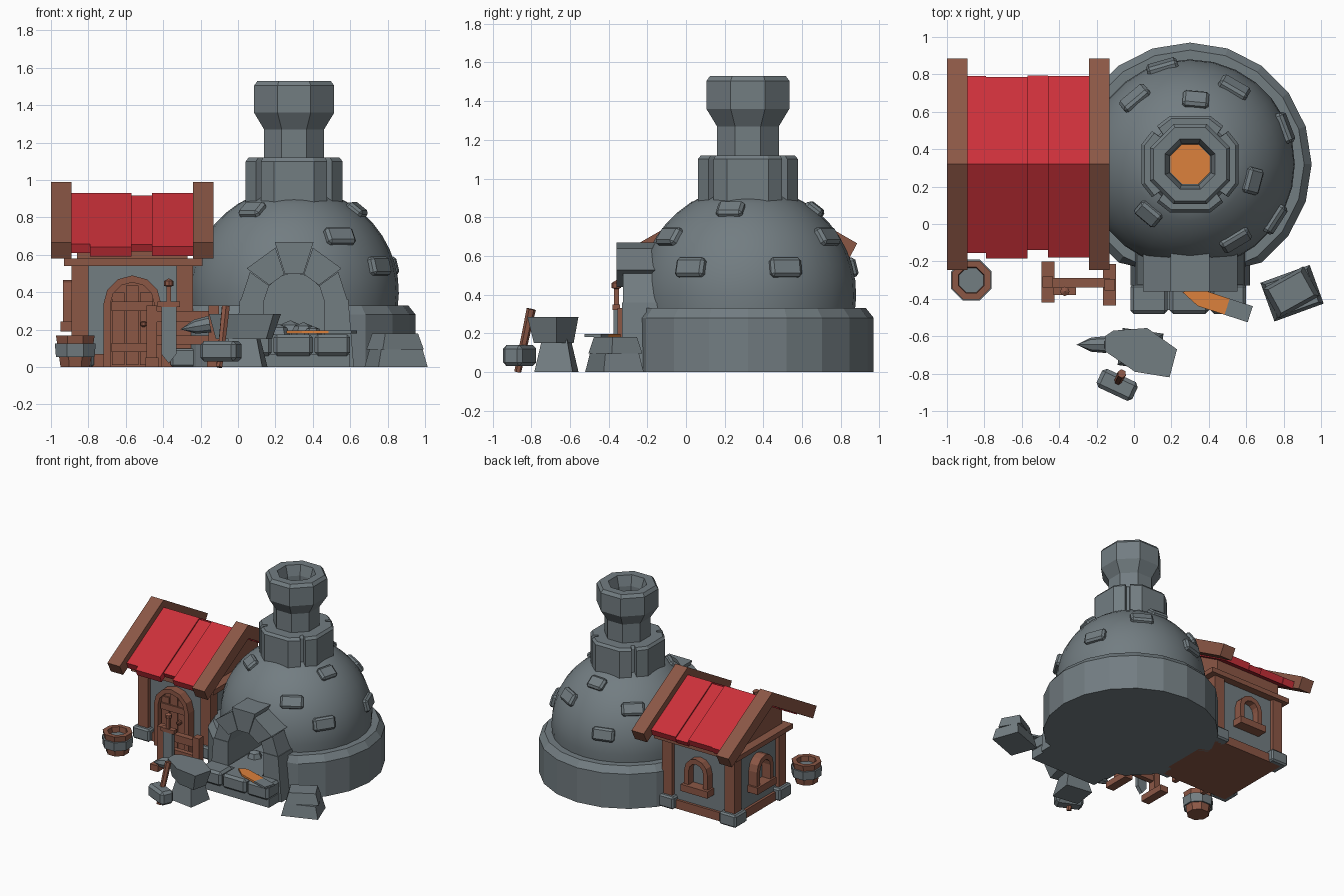
import bpy, bmesh, math
from mathutils import Matrix, Vector

if "Cube" in bpy.data.objects:
    bpy.data.objects.remove(bpy.data.objects["Cube"])


def material(name, rgb):
    m = bpy.data.materials.new(name)
    m.diffuse_color = (*rgb, 1)
    m.use_nodes = True
    m.node_tree.nodes["Principled BSDF"].inputs["Base Color"].default_value = m.diffuse_color
    return m


STONE = material("grey stone", (0.17, 0.205, 0.222))
WOOD = material("brown wood", (0.26, 0.095, 0.06))
RED = material("red roof", (0.60, 0.03, 0.042))
HOT = material("hot orange", (0.72, 0.22, 0.045))


def finish(name, bm, mat, bevel=0, smooth=False, xf=None):
    bmesh.ops.remove_doubles(bm, verts=bm.verts, dist=1e-5)
    bmesh.ops.recalc_face_normals(bm, faces=bm.faces)
    if bevel:
        bmesh.ops.bevel(bm, geom=bm.edges[:], offset=bevel, segments=1, affect='EDGES')
    if xf:
        bm.transform(xf)
    me = bpy.data.meshes.new(name)
    bm.to_mesh(me)
    bm.free()
    me.materials.append(mat)
    ob = bpy.data.objects.new(name, me)
    bpy.context.collection.objects.link(ob)
    if smooth:
        bpy.ops.object.select_all(action='DESELECT')
        bpy.context.view_layer.objects.active = ob
        ob.select_set(True)
        bpy.ops.object.shade_smooth_by_angle(angle=math.radians(35))
    return ob


def prism(name, pts, lo, hi, axis, mat, taper=1, **kw):
    """Extrude a 2D outline along an axis, scaling the far end by taper."""
    cx = sum(p[0] for p in pts) / len(pts)
    cy = sum(p[1] for p in pts) / len(pts)
    put = {'x': lambda a, b, t: (t, a, b), 'y': lambda a, b, t: (a, t, b),
           'z': lambda a, b, t: (a, b, t)}[axis]
    bm = bmesh.new()
    v0 = [bm.verts.new(put(a, b, lo)) for a, b in pts]
    v1 = [bm.verts.new(put(cx + (a - cx) * taper, cy + (b - cy) * taper, hi)) for a, b in pts]
    bm.faces.new(v0)
    bm.faces.new(v1)
    for i in range(len(pts)):
        j = (i + 1) % len(pts)
        bm.faces.new((v0[i], v0[j], v1[j], v1[i]))
    return finish(name, bm, mat, **kw)


def box(name, x0, x1, y0, y1, z0, z1, mat, **kw):
    return prism(name, [(x0, y0), (x1, y0), (x1, y1), (x0, y1)], z0, z1, 'z', mat, **kw)


def lathe(name, prof, n, cx, cy, mat, offset=0.0, **kw):
    bm = bmesh.new()
    rings = [[bm.verts.new((cx + r * math.cos(2 * math.pi * (k + offset) / n),
                            cy + r * math.sin(2 * math.pi * (k + offset) / n), z))
              for k in range(n)] for r, z in prof]
    for a, b in zip(rings, rings[1:]):
        for k in range(n):
            bm.faces.new((a[k], a[(k + 1) % n], b[(k + 1) % n], b[k]))
    return finish(name, bm, mat, **kw)


def arc(c, zc, r, a0=0, a1=180, n=6):
    return [(c + r * math.cos(math.radians(a0 + (a1 - a0) * i / n)),
             zc + r * math.sin(math.radians(a0 + (a1 - a0) * i / n))) for i in range(n + 1)]


def arch(name, c, z0, spring, r_out, r_in, lo, hi, axis, mat):
    pts = [(c + r_out, z0)] + arc(c, spring, r_out) + [(c - r_out, z0)]
    if r_in:
        pts += [(c - r_in, z0)] + arc(c, spring, r_in)[::-1] + [(c + r_in, z0)]
    return prism(name, pts, lo, hi, axis, mat)


def place(x, y, z, deg=0):
    return Matrix.Translation((x, y, z)) @ Matrix.Rotation(math.radians(deg), 4, 'Z')


FX, FY = 0.30, 0.32

# Furnace base and dome, with the hearth opening cut out
base = lathe("furnace_base", [(0, 0), (.65, 0), (.65, .28), (.61, .33), (0, .33)], 20, FX, FY, STONE)
for v in base.data.vertices:
    v.co.y = max(v.co.y, -0.25)
dome_prof = [(0, .3)] + [(.56 * math.cos(a), .4 + .56 * math.sin(a))
                         for a in (math.radians(-9 + 74.6 * i / 9) for i in range(10))] + [(0, .91)]
dome = lathe("furnace_dome", dome_prof, 28, FX, FY, STONE, smooth=True)
cutter = arch("opening_cutter", FX, .17, .34, .165, 0, -.6, .2, 'y', STONE)
for ob in (base, dome):
    m = ob.modifiers.new("opening", 'BOOLEAN')
    m.object, m.operation, m.solver = cutter, 'DIFFERENCE', 'EXACT'
    bpy.context.view_layer.objects.active = ob
    bpy.ops.object.modifier_apply(modifier=m.name)
bpy.data.objects.remove(cutter)
for i, (x, y, r) in enumerate([(.22, -.1, .06), (.35, -.05, .07), (.40, -.16, .05), (.28, 0.05, .08)]):
    lathe(f"coal_{i}", [(0, .16), (r, .17), (r * .7, .17 + r * .7), (0, .17 + r)], 6, x, y, STONE)

# Collar with a groove on each diagonal
collar = []
for q in range(4):
    for a, r in ((-41, .27), (-22.5, .28), (22.5, .28), (41, .27), (42, .23), (48, .23)):
        t = math.radians(a + 90 * q)
        collar.append((FX + r * math.cos(t), FY + r * math.sin(t)))
prism("chimney_collar", collar, .88, 1.10, 'z', STONE)
prism("collar_top", collar, 1.10, 1.12, 'z', STONE, taper=.94)

# Flared octagonal chimney and the glow inside
lathe("chimney", [(0, 1.1), (.173, 1.1), (.173, 1.27), (.232, 1.36), (.232, 1.505), (.212, 1.53),
                  (.145, 1.53), (.12, 1.45), (.115, 1.15), (0, 1.15)], 8, FX, FY, STONE, .5)
lathe("chimney_glow", [(0, 1.152), (.114, 1.152), (.114, 1.158), (0, 1.158)], 8, FX, FY, HOT, .5)

# Stones set in the dome: azimuth, height
for i, (az, z) in enumerate([(-15, .84), (-59, .70), (-33, .54), (21, .54), (60, .70),
                             (85, .84), (130, .72), (106, .54), (230, .84)]):
    el = math.degrees(math.asin((z - .4) / .56))
    xf = (Matrix.Translation((FX, FY, .4)) @ Matrix.Rotation(math.radians(az), 4, 'Z')
          @ Matrix.Rotation(math.radians(-el), 4, 'Y') @ Matrix.Translation((.555, 0, 0)))
    w = .085 if z < .8 else .07
    box(f"dome_stone_{i}", -.03, .03, -w, w, -.05, .05, STONE, bevel=.015, xf=xf)

# Hearth arch: pillars, wedge stones and protruding crown
for s in (-1, 1):
    prism(f"arch_pillar_{s}", [(FX + s * .16, 0), (FX + s * .32, 0), (FX + s * .29, .36), (FX + s * .16, .36)],
          -.33, .0, 'y', STONE)
for i in range(5):
    a0, a1 = 36 * i + .5, 36 * i + 35.5
    crown = 1 <= i <= 3
    outer = .345 if i == 2 else (.315 if crown else .29)
    prism(f"arch_stone_{i}", arc(FX, .34, outer, a0, a1, 1) + arc(FX, .34, .165, a1, a0, 1),
          -.36 if crown else -.325, -.05, 'y', STONE)

# Hearth ledge
box("ledge_foot", .0, .60, -.46, -.25, 0, .07, STONE)
for i, (x0, x1) in enumerate([(-.02, .18), (.19, .40), (.41, .60)]):
    box(f"ledge_stone_{i}", x0, x1, -.48, -.32, .06, .175, STONE, bevel=.018)
box("hearth_floor", .15, .45, -.34, .0, .05, .175, STONE)

# Heated blade on the ledge
hx = place(.26, -.365, .18, -18)
prism("blade_hot_end", [(0, .0), (.05, .045), (.25, .045), (.25, -.045), (.10, -.045)], 0, .015, 'z', HOT, xf=hx)
box("blade_cold_end", .25, .38, -.045, .045, 0, .015, STONE, xf=hx)

# Stack of ingots
box("ingot_lower", -.14, .14, -.11, .11, 0, .095, STONE, taper=.84, xf=place(.845, -.37, 0, 20))
box("ingot_upper", -.125, .125, -.09, .09, .095, .18, STONE, taper=.8, xf=place(.84, -.365, 0, 29))

# Anvil
prism("anvil_top", [(-.155, -.6), (-.11, -.57), (.07, -.556), (.23, -.67), (.19, -.82), (.005, -.79),
                    (-.155, -.68)], .285, .15, 'z', STONE, taper=.78)
box("anvil_stand", -.11, .11, -.10, .10, 0, .17, STONE, taper=.65, xf=place(.035, -.67, 0, -8))
lathe("anvil_horn", [(0, 0), (.045, 0), (.038, .08), (0, .16)], 8, 0, 0, STONE,
      xf=Matrix.Translation((-.15, -.645, .23)) @ Matrix.Rotation(math.radians(-100), 4, 'Y'))

# Hammer
box("hammer_head", -.105, .105, -.055, .055, .03, .14, STONE, bevel=.02, xf=place(-.09, -.86, 0, -25))
d = Vector((.035, .07, .325))
lathe("hammer_handle", [(0, 0), (.018, 0), (.024, d.length), (0, d.length)], 6, 0, 0, WOOD,
      xf=Matrix.Translation((-.10, -.87, 0)) @ d.to_track_quat('Z', 'Y').to_matrix().to_4x4())

# Sword rack and sword
for x, y in ((-.46, -.31), (-.13, -.325)):
    box(f"rack_foot_{x}", x - .035, x + .035, y - .11, y + .11, 0, .05, WOOD)
    box(f"rack_post_{x}", x - .028, x + .028, y - .03, y + .03, .04, .33, WOOD)
box("rack_bar_high", -.46, -.13, -.34, -.29, .24, .30, WOOD)
box("rack_bar_low", -.46, -.13, -.33, -.29, .12, .17, WOOD)
prism("sword_blade", [(-.41, .33), (-.33, .33), (-.33, .07), (-.37, .02), (-.41, .07)], -.375, -.345, 'y', STONE)
box("sword_guard", -.43, -.31, -.38, -.34, .32, .35, WOOD)
box("sword_grip", -.383, -.357, -.373, -.347, .35, .43, WOOD)
lathe("sword_pommel", [(0, .425), (.025, .435), (.025, .46), (0, .475)], 8, -.37, -.36, WOOD)

# Barrel
lathe("barrel", [(0, 0), (.085, 0), (.112, .17), (.075, .17), (.07, .12), (0, .12)], 8, -.87, -.30, WOOD, .5)
lathe("barrel_band", [(.10, .055), (.112, .055), (.118, .125), (.10, .125), (.08, .09)], 8, -.87, -.30, STONE, .5)
lathe("barrel_fill", [(0, .11), (.073, .11), (.073, .128), (0, .128)], 8, -.87, -.30, STONE, .5)

# House: walls, floor, posts, corner stones
X0, X1, Y0, Y1 = -.89, -.24, -.01, .65
box("house_walls", X0 + .03, X1 - .03, Y0 + .03, Y1 - .03, .01, .56, STONE)
box("house_sill_beam", X0 + .01, X1 - .01, Y0 + .01, Y1 - .01, 0, .07, WOOD)
box("house_top_beam", X0 - .04, X1 + .05, Y0 - .03, Y1 + .03, .54, .58, WOOD)
for i, x in enumerate((X0 + .045, X1 - .045)):
    for j, y in enumerate((Y0 + .045, Y1 - .045)):
        box(f"house_post_{i}{j}", x - .045, x + .045, y - .045, y + .045, .05, .56, WOOD)
        box(f"corner_stone_{i}{j}", x - .075, x + .075, y - .075, y + .075, 0, .10, STONE, bevel=.012)
prism("house_gable", [(0, .56), (0, .69), (.32, .87), (.64, .69), (.64, .56)], X0 + .03, X1 - .03, 'x', WOOD)

# Roof strips of uneven length, and the gable boards
strips = [(-.90, -.79, .475, 0), (-.79, -.57, .505, .0), (-.57, -.46, .46, -.012), (-.46, -.23, .50, 0)]
for s in (-1, 1):
    for i, (x0, x1, l, lift) in enumerate(strips):
        ln = l if s < 0 else (.47, .465, .475, .47)[i]
        prism(f"roof_strip_{s}_{i}", [(FY, .93 + lift), (FY + s * ln, .93 + lift - .57 * ln),
                                      (FY + s * (ln - .02), .88 - .57 * ln), (FY, .87)], x0, x1, 'x', RED)
for x0, x1 in ((-1.0, -.89), (-.24, -.13)):
    prism(f"gable_board_{x0}", [(FY, .99), (FY + .565, .665), (FY + .52, .58), (FY, .88),
                                (FY - .52, .58), (FY - .565, .665)], x0, x1, 'x', WOOD)

# Arched door
arch("door_frame", -.565, 0, .335, .155, .118, -.05, .05, 'y', WOOD)
arch("door_panel", -.565, 0, .335, .12, 0, -.005, .05, 'y', WOOD)
for i in range(3):
    x = -.64 + .075 * i
    box(f"door_plank_{i}", x - .034, x + .034, -.018, .0, .01, .435 if i == 1 else .40, WOOD)
for z in (.08, .30):
    box(f"door_batten_{z}", -.675, -.455, -.03, 0, z, z + .05, WOOD)
box("door_knob", -.52, -.49, -.05, 0, .215, .245, WOOD, bevel=.007)

# Arched windows on the left and back walls
arch("left_window_frame", FY, .22, .36, .105, .065, -.935, -.85, 'x', WOOD)
box("left_window_sill", -.95, -.85, FY - .12, FY + .12, .19, .245, WOOD)
arch("back_window_frame", -.565, .22, .36, .105, .065, .60, .68, 'y', WOOD)
box("back_window_sill", -.685, -.445, .60, .705, .19, .245, WOOD)
